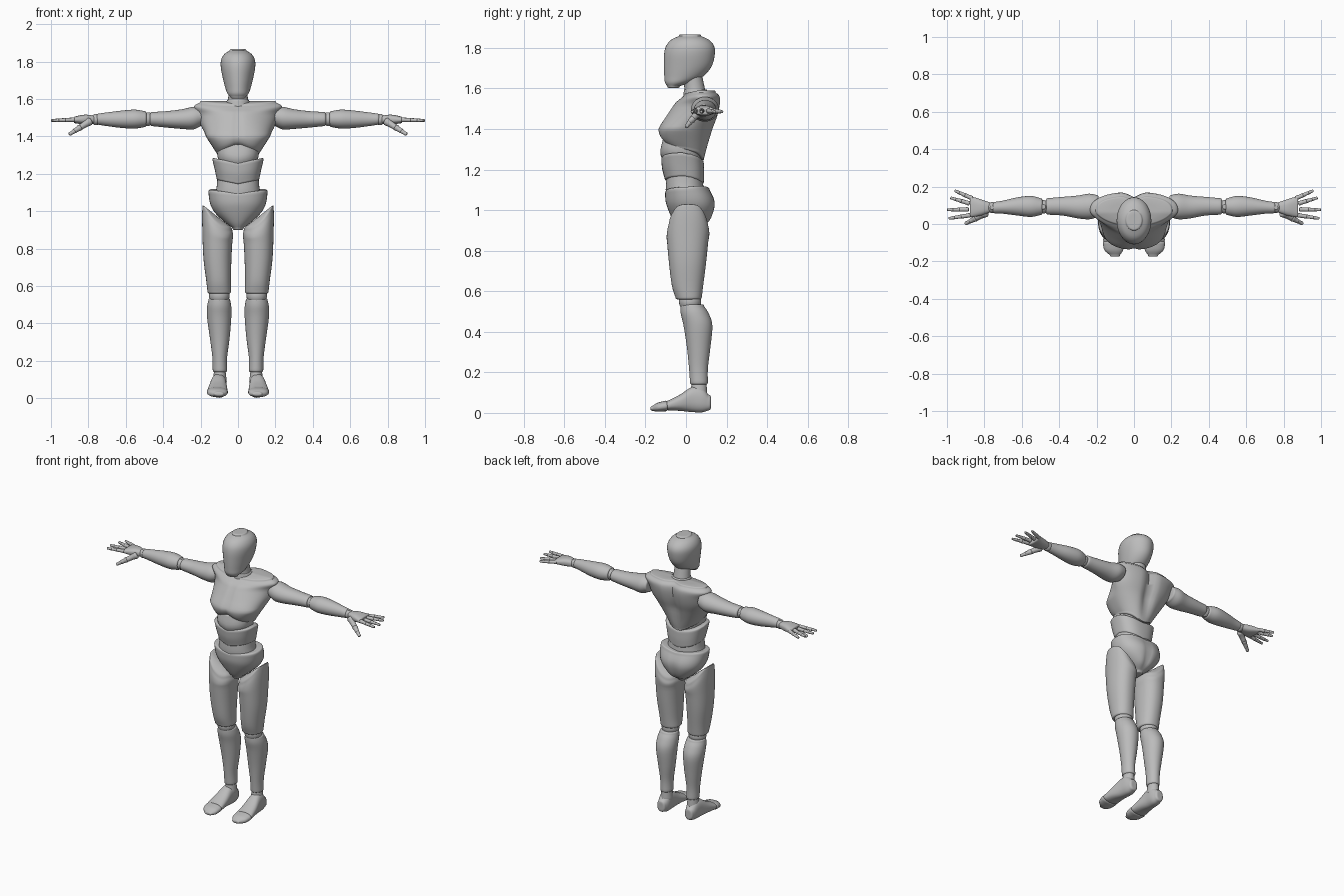
import bpy, bmesh, math
from mathutils import Vector, Matrix

if "Cube" in bpy.data.objects:
    bpy.data.objects.remove(bpy.data.objects["Cube"])

grey = bpy.data.materials.new("plain_grey")
grey.use_nodes = True
COLOUR = (0.5, 0.5, 0.5, 1)
grey.diffuse_color = COLOUR
grey.node_tree.nodes["Principled BSDF"].inputs["Base Color"].default_value = COLOUR

ORDER = {"x": lambda t, a, b: Vector((t, a, b)),
         "y": lambda t, a, b: Vector((a, t, b)),
         "z": lambda t, a, b: Vector((a, b, t))}


def spline(p, q, r, s, u):
    """Catmull-Rom blend of four rings."""
    return [0.5 * (2 * j + (k - i) * u + (2 * i - 5 * j + 4 * k - l) * u * u
                   + (3 * j - i - 3 * k + l) * u ** 3) for i, j, k, l in zip(p, q, r, s)]


def loft(name, axis, rings, edge=0.01, power=2.0, warp=None, mirror=False, segs=40, steps=4, matrix=None):
    """Skin rings of (position, low a, high a, low b, high b), with rounded ends."""
    n = len(rings)
    path = []
    for i in range(n - 1):
        quad = [rings[max(i - 1, 0)], rings[i], rings[i + 1], rings[min(i + 2, n - 1)]]
        path += [spline(*quad, k / steps) for k in range(steps)]
    path.append(list(rings[-1]))

    def cap(ring, way):
        t, a0, a1, b0, b1 = ring
        ca, cb, ha, hb = (a0 + a1) / 2, (b0 + b1) / 2, (a1 - a0) / 2, (b1 - b0) / 2
        out = []
        for ins, off in ((0.12, 0.5), (0.45, 0.87), (1, 1)):
            fa, fb = ha - min(edge * ins, ha * .8), hb - min(edge * ins, hb * .8)
            out.append([t + way * edge * off, ca - fa, ca + fa, cb - fb, cb + fb])
        for s in (0.66, 0.33, 0.02):
            out.append([t + way * edge, ca - fa * s, ca + fa * s, cb - fb * s, cb + fb * s])
        return out

    path = cap(path[0], -1)[::-1] + path + cap(path[-1], 1)
    bm = bmesh.new()
    loops = []
    for t, a0, a1, b0, b1 in path:
        loop = []
        for k in range(segs):
            ang = math.tau * k / segs
            c, s = math.cos(ang), math.sin(ang)
            c = math.copysign(abs(c) ** (2 / power), c)
            s = math.copysign(abs(s) ** (2 / power), s)
            v = ORDER[axis](t, (a0 + a1) / 2 + c * (a1 - a0) / 2, (b0 + b1) / 2 + s * (b1 - b0) / 2)
            if warp:
                v = Vector(warp(*v))
            loop.append(bm.verts.new(matrix @ v if matrix else v))
        loops.append(loop)
    for lo, hi in zip(loops, loops[1:]):
        for k in range(segs):
            j = (k + 1) % segs
            bm.faces.new((lo[k], lo[j], hi[j], hi[k]))
    bm.faces.new(loops[0])
    bm.faces.new(loops[-1])
    bmesh.ops.recalc_face_normals(bm, faces=bm.faces)
    mesh = bpy.data.meshes.new(name)
    bm.to_mesh(mesh)
    bm.free()
    mesh.materials.append(grey)
    obj = bpy.data.objects.new(name, mesh)
    bpy.context.collection.objects.link(obj)
    bpy.ops.object.select_all(action="DESELECT")
    obj.select_set(True)
    bpy.context.view_layer.objects.active = obj
    bpy.ops.object.shade_smooth_by_angle(angle=math.radians(50))
    if mirror:
        obj.modifiers.new("Mirror", "MIRROR")
    return obj


def bone(name, p, q, r0, r1):
    """Short mirrored finger segment from p to q."""
    d = q - p
    m = Matrix.Translation(p) @ d.to_track_quat("Z", "Y").to_matrix().to_4x4()
    h = d.length
    rm = (r0 + r1) / 2 * 0.9
    loft(name, "z", [(f * h, -r, r, -r, r) for f, r in ((0.1, r0), (0.5, rm), (0.9, r1))],
         edge=r1 * 0.6, mirror=True, segs=14, steps=3, matrix=m)


def ball(name, centre, r, mirror=True):
    x, y, z = centre
    rings = []
    for k in range(1, 8):
        a = math.pi * k / 8
        s = r * math.sin(a)
        rings.append((z - r * math.cos(a), x - s, x + s, y - s, y + s))
    loft(name, "z", rings, edge=r * 0.06, mirror=mirror, segs=24, steps=2)


def bump(x, width):
    return math.exp(-(x / width) ** 2)


def ramp(v, start, end):
    return max(0, min(1, (v - start) / (end - start)))


# Head and neck
loft("head", "z", [(1.612, -.04, .04, -.093, -.03), (1.63, -.057, .057, -.104, .03),
                   (1.66, -.068, .068, -.107, .085), (1.71, -.081, .081, -.109, .127),
                   (1.77, -.092, .092, -.108, .142), (1.81, -.09, .09, -.098, .138),
                   (1.84, -.073, .073, -.073, .113), (1.858, -.045, .045, -.035, .075)], edge=.009)
loft("neck", "z", [(1.55, -.062, .062, -.01, .105), (1.6, -.053, .053, -.008, .093),
                   (1.66, -.05, .05, -.015, .08)])
loft("neck_base", "z", [(1.55, -.075, .075, -.015, .125), (1.59, -.06, .06, -.01, .105)], edge=.006)


# Chest: tapered to the front, arched under the ribs, grooved along the spine
def chest_shape(x, y, z):
    low, high = ramp(z, 1.41, 1.30), ramp(z, 1.40, 1.52)
    x *= 1 - 0.5 * high * ramp(y, 0.06, -0.09)
    back = ramp(y, 0.0, 0.10)
    lift = 0.035 * ramp(y, 0.03, -0.10) * (0.4 + bump(x, .06)) - 0.06 * back * bump(x, .09)
    y -= 0.028 * back * bump(x, .035) * ramp(z, 1.3, 1.4)
    y += 0.007 * ramp(y, 0, -0.06) * bump(x, .015)
    return x, y, z + low * lift - 0.02 * ramp(z, 1.53, 1.58) * ramp(y, .06, -.03)


loft("chest", "z", [(1.305, -.112, .112, -.105, .09), (1.34, -.135, .135, -.128, .108),
                    (1.40, -.172, .172, -.135, .135), (1.46, -.202, .202, -.1, .157),
                    (1.52, -.215, .215, -.06, .17), (1.56, -.235, .235, -.03, .168),
                    (1.58, -.205, .205, -.01, .15)], power=2.5, warp=chest_shape, segs=64)


# Waist: three shells whose edges rise at the sides
def waist_shape(x, y, z):
    return x, y, z + 0.2 * abs(x) * (1 if y < 0 else 0.8) - 0.25 * max(0, y - 0.02)


loft("upper_belly", "z", [(1.23, -.1, .1, -.105, .065), (1.28, -.11, .11, -.127, .075),
                          (1.345, -.105, .105, -.115, .07)], power=2.3, warp=waist_shape)
loft("middle_belly", "z", [(1.155, -.115, .115, -.105, .088), (1.20, -.125, .125, -.117, .09),
                           (1.248, -.137, .137, -.122, .088)], power=2.4, warp=waist_shape)
loft("lower_belly", "z", [(1.04, -.13, .13, -.092, .1), (1.1, -.115, .115, -.1, .09),
                          (1.165, -.11, .11, -.095, .082)], power=2.3, warp=waist_shape)


# Pelvis
def pelvis_shape(x, y, z):
    top = ramp(z, 1.03, 1.1)
    y -= 0.012 * ramp(y, 0.05, 0.12) * bump(x, .02) * (1 - top)
    return x, y, z + top * (0.14 * abs(x) + 0.12 * max(0, y))


loft("pelvis", "z", [(.91, -.03, .03, -.04, .07), (.94, -.07, .07, -.06, .115),
                     (.99, -.122, .122, -.083, .138), (1.04, -.15, .15, -.1, .143),
                     (1.085, -.158, .158, -.103, .118)], power=2.3, warp=pelvis_shape)


# Legs
def thigh_shape(x, y, z):
    return x, y, z + ramp(z, .84, 1.02) * (0.8 * (x - .19) - 2 * max(0, abs(y - .01) - .05) ** 1.3)


loft("thighs", "z", [(.57, .037, .163, -.052, .078), (.63, .038, .17, -.07, .085),
                     (.75, .035, .185, -.085, .1), (.88, .028, .19, -.095, .112),
                     (.97, .026, .192, -.093, .115), (1.025, .03, .19, -.085, .108)],
     power=2.2, warp=thigh_shape, mirror=True)
ball("knees", (.1, .02, .55), .055)
loft("shins", "z", [(.15, .058, .135, .02, .108), (.22, .058, .137, .015, .108),
                    (.32, .045, .15, .005, .12), (.43, .036, .165, -.012, .13),
                    (.49, .036, .165, -.026, .112), (.525, .042, .158, -.028, .09)], mirror=True)
loft("ankles", "z", [(.09, .06, .135, .02, .105), (.16, .068, .126, .03, .1)], mirror=True)
loft("feet", "y", [(-.085, .055, .165, .012, .062), (-.03, .058, .158, .01, .09),
                   (.03, .062, .146, .004, .128), (.08, .062, .14, .003, .125),
                   (.11, .072, .132, .012, .09)], edge=.013, power=2.4, mirror=True)
loft("toes", "y", [(-.165, .075, .13, .01, .035), (-.14, .058, .158, .006, .05),
                   (-.1, .054, .167, .008, .06)], power=2.3, mirror=True)

# Arms
loft("upper_arms", "x", [(.2, .035, .155, 1.455, 1.555), (.24, .025, .162, 1.437, 1.558),
                         (.3, .03, .152, 1.44, 1.545), (.38, .045, .145, 1.447, 1.535),
                         (.46, .05, .138, 1.455, 1.53)], mirror=True)
ball("elbows", (.485, .092, 1.492), .036)
loft("forearms", "x", [(.5, .048, .138, 1.45, 1.535), (.55, .038, .15, 1.442, 1.543),
                       (.62, .045, .143, 1.445, 1.538), (.7, .055, .125, 1.455, 1.528),
                       (.745, .057, .118, 1.462, 1.522)], mirror=True)
ball("wrists", (.76, .088, 1.49), .029)

# Hands
loft("palms", "x", [(.775, .06, .117, 1.467, 1.512), (.82, .045, .132, 1.464, 1.516),
                    (.87, .036, .148, 1.47, 1.507)], edge=.008, power=2.5, mirror=True)
FINGERS = {"index_finger": ((.875, .047), (.99, .03)), "middle_finger": ((.885, .078), (.998, .076)),
           "ring_finger": ((.88, .11), (.98, .14)), "little_finger": ((.865, .137), (.958, .178))}
for label, (start, end) in FINGERS.items():
    p, q = Vector((*start, 1.489)), Vector((*end, 1.485))
    for k, (f, g) in enumerate(((0, .42), (.42, .73), (.73, 1))):
        bone(f"{label}_{k + 1}", p.lerp(q, f), p.lerp(q, g), .0125 - .0015 * k, .0115 - .002 * k)
p, q = Vector((.79, .06, 1.482)), Vector((.9, .002, 1.412))
for k, (f, g) in enumerate(((0, .5), (.5, .77), (.77, 1))):
    bone(f"thumb_{k + 1}", p.lerp(q, f), p.lerp(q, g), .022 - .005 * k, .016 - .003 * k)
